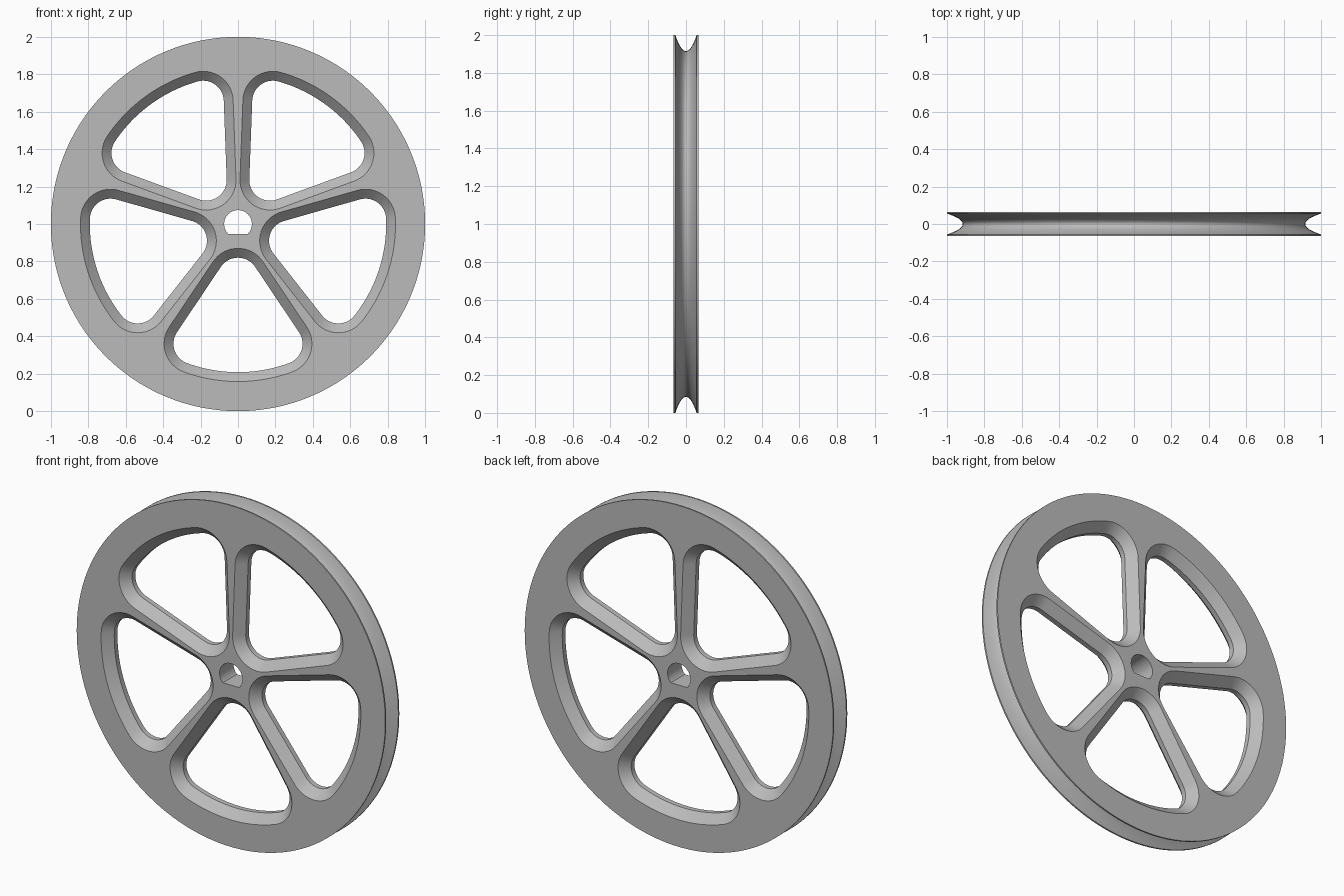
import bpy
import bmesh
from math import sin, cos, pi, radians, atan2, hypot

cube = bpy.data.objects.get("Cube")
if cube:
    bpy.data.objects.remove(cube)

HALF = 0.065        # half of the wheel thickness
LAND = 0.015        # half width of the flat band inside each window
CHAMFER = HALF - LAND
SPOKES = 5

grey = bpy.data.materials.new("plain grey")
grey.use_nodes = True
grey.diffuse_color = (0.5, 0.5, 0.5, 1)
grey.node_tree.nodes["Principled BSDF"].inputs["Base Color"].default_value = (0.5, 0.5, 0.5, 1)


def arc(cx, cy, r, start, end, n):
    """Points on an arc, both ends included."""
    return [(cx + r * cos(start + (end - start) * i / n),
             cy + r * sin(start + (end - start) * i / n)) for i in range(n + 1)]


def loft(bm, sections):
    """Closed solid through outlines given as (y, [(x, z), ...])."""
    rings = [[bm.verts.new((x, y, z + 1)) for x, z in pts] for y, pts in sections]
    for a, b in zip(rings, rings[1:]):
        for i in range(len(a)):
            j = (i + 1) % len(a)
            bm.faces.new((a[i], a[j], b[j], b[i]))
    bm.faces.new(rings[0][::-1])
    bm.faces.new(rings[-1])


def make_object(name, bm):
    bmesh.ops.recalc_face_normals(bm, faces=bm.faces)
    mesh = bpy.data.meshes.new(name)
    bm.to_mesh(mesh)
    bm.free()
    mesh.materials.append(grey)
    obj = bpy.data.objects.new(name, mesh)
    bpy.context.collection.objects.link(obj)
    return obj


def window_outline(turn, grow):
    """Rounded wedge between two spokes, offset outwards by grow."""
    apex, cu, cv, r = 0.29, 0.64, 0.235, 0.11
    side = pi / 2 + atan2(cv, cu - apex)
    spread = atan2(cv, cu)
    pts = arc(apex, 0, r + grow, side, 2 * pi - side, 16)
    pts += arc(cu, -cv, r + grow, -side, -spread, 16)
    pts += arc(0, 0, hypot(cu, cv) + r + grow, -spread, spread, 24)[1:-1]
    pts += arc(cu, cv, r + grow, spread, side, 16)
    return [(u * cos(turn) - v * sin(turn), u * sin(turn) + v * cos(turn)) for u, v in pts]


# Disc with a rounded belt groove around the rim
steps, lip, depth = 20, 0.056, 0.085
profile = [(-HALF, 1.0)]
for i in range(steps + 1):
    t = 2 * i / steps - 1
    profile.append((lip * t, 1 - depth * (1 - t * t)))
profile.append((HALF, 1.0))
bm = bmesh.new()
loft(bm, [(y, arc(0, 0, r, 0, 2 * pi, 160)[:-1]) for y, r in profile])
wheel = make_object("pulley_wheel", bm)

# Cutter: windows chamfered on both faces, and the flat-sided axle hole
bm = bmesh.new()
over = 0.002
for k in range(SPOKES):
    turn = -pi / 2 + k * 2 * pi / SPOKES
    loft(bm, [(y, window_outline(turn, g)) for y, g in (
        (-HALF - over, CHAMFER + over), (-LAND, 0), (LAND, 0), (HALF + over, CHAMFER + over))])
flat = radians(45)
hole = arc(0, 0, 0.074, -flat, pi + flat, 40)
loft(bm, [(-0.1, hole), (0.1, hole)])
cutter = make_object("window_cutter", bm)
cutter.hide_render = True

# Cut the openings, then drop the cutter
cut = wheel.modifiers.new("openings", 'BOOLEAN')
cut.operation = 'DIFFERENCE'
cut.solver = 'EXACT'
cut.object = cutter
bpy.context.view_layer.objects.active = wheel
wheel.select_set(True)
cutter.select_set(False)
bpy.ops.object.modifier_apply(modifier=cut.name)
bpy.data.objects.remove(cutter)
bpy.ops.object.shade_smooth_by_angle(angle=radians(30))
